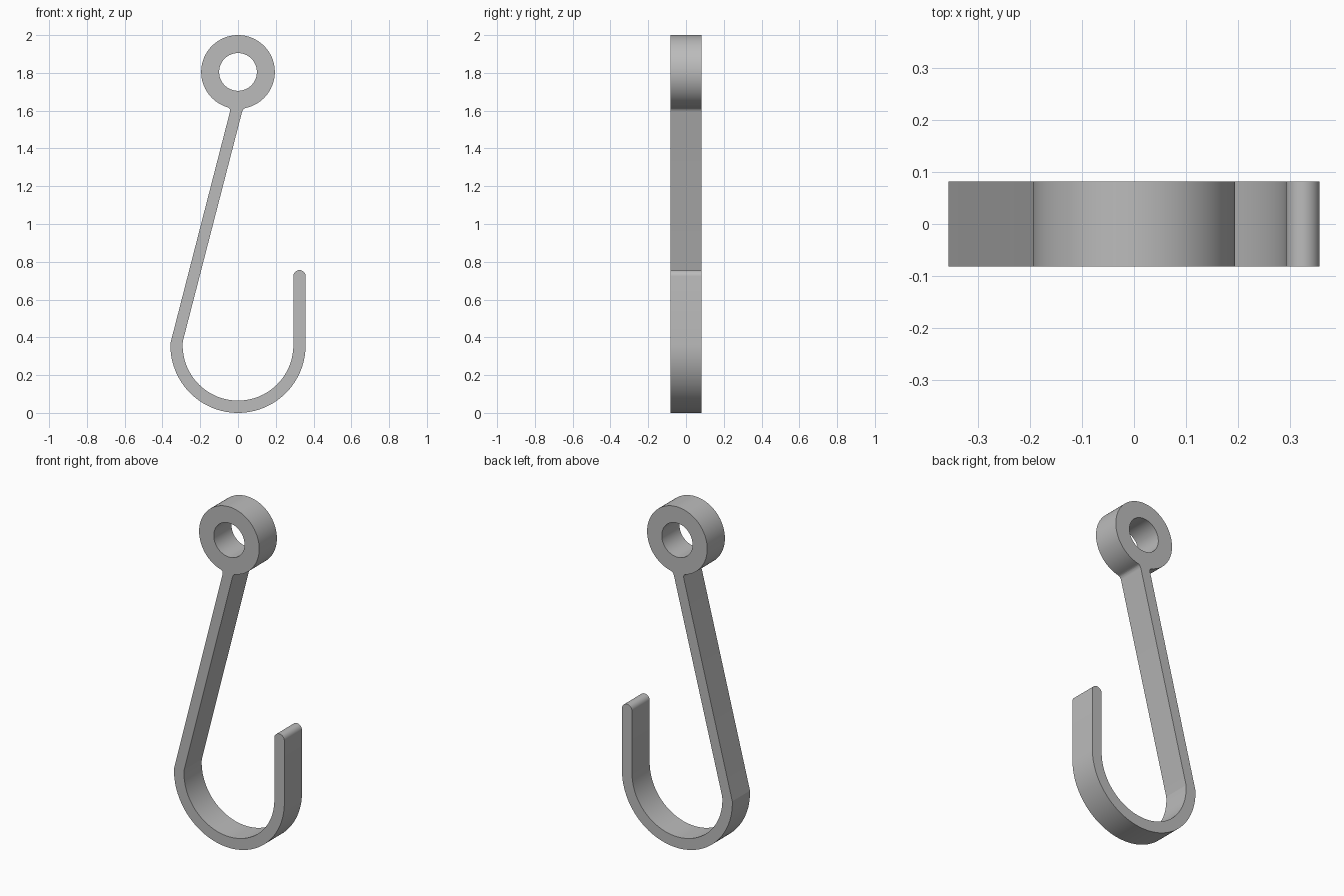
import bpy, bmesh, math

if "Cube" in bpy.data.objects:
    bpy.data.objects.remove(bpy.data.objects["Cube"])

RING_Z, RING_R, HOLE_R = 1.805, 0.195, 0.10
BOWL_Z, OUT_R, IN_R = 0.358, 0.358, 0.293
TIP_Z, HALF_DEPTH = 0.7235, 0.082


def arc(cx, cz, r, a0, a1, n):
    """Points on an arc from angle a0 to a1 (radians)."""
    return [(cx + r * math.cos(a0 + (a1 - a0) * i / n),
             cz + r * math.sin(a0 + (a1 - a0) * i / n)) for i in range(n + 1)]


def fillet(p, c, q, n=6):
    """Interior points of a rounded corner from p to q around corner c."""
    pts = []
    for i in range(1, n):
        t = i / n
        pts.append(tuple((1 - t) ** 2 * p[k] + 2 * t * (1 - t) * c[k] + t * t * q[k]
                         for k in (0, 1)))
    return pts


def shank(z, offset):
    """Point on a slanted shank edge at height z."""
    return (offset + 0.258 * (z - 1.6), z)


LEFT, RIGHT = -0.041, 0.023

# Ring outside, from the right of the shank over the top to its left
a_right = -math.acos(0.045 / RING_R)
a_left = math.pi + math.acos(0.058 / RING_R)
ring = arc(0, RING_Z, RING_R, a_right, a_left, 72)

# Shank edges with small rounded joins to the ring
top_l, top_r = shank(1.592, LEFT), shank(1.592, RIGHT)
join_l = fillet(ring[-1], shank(1.614, LEFT), top_l)
join_r = fillet(top_r, shank(1.612, RIGHT), ring[0])

# Bowl outside, rounded tip, bowl inside
outer = arc(0, BOWL_Z, OUT_R, math.pi - 0.03, 2 * math.pi, 56)
tip_r = (OUT_R - IN_R) / 2
tip = arc((OUT_R + IN_R) / 2, TIP_Z, tip_r, 0, math.pi, 16)
inner = arc(0, BOWL_Z, IN_R, 0, -math.pi - 0.07, 56)

outline = ring + join_l + [top_l] + outer + tip + inner + [top_r] + join_r
hole = arc(0, RING_Z, HOLE_R, 0, 2 * math.pi, 48)[:-1]

# Flat filled profile, extruded to the strap's depth
curve = bpy.data.curves.new("hook", 'CURVE')
curve.dimensions = '2D'
curve.fill_mode = 'BOTH'
curve.extrude = HALF_DEPTH
for pts in (outline, hole):
    spline = curve.splines.new('POLY')
    spline.points.add(len(pts) - 1)
    for point, (x, z) in zip(spline.points, pts):
        point.co = (x, z, 0, 1)
    spline.use_cyclic_u = True

hook = bpy.data.objects.new("hook", curve)
bpy.context.collection.objects.link(hook)
hook.rotation_euler.x = math.pi / 2
bpy.context.view_layer.objects.active = hook
hook.select_set(True)
bpy.ops.object.convert(target='MESH')
hook = bpy.context.object

# Weld caps to walls
bm = bmesh.new()
bm.from_mesh(hook.data)
bmesh.ops.remove_doubles(bm, verts=bm.verts, dist=0.0002)
bmesh.ops.recalc_face_normals(bm, faces=bm.faces)
bm.to_mesh(hook.data)
bm.free()
bpy.ops.object.shade_smooth_by_angle(angle=math.radians(12))

# Plain grey metal
steel = bpy.data.materials.new("grey metal")
steel.diffuse_color = (0.5, 0.5, 0.5, 1)
steel.use_nodes = True
steel.node_tree.nodes["Principled BSDF"].inputs["Base Color"].default_value = steel.diffuse_color
hook.data.materials.clear()
hook.data.materials.append(steel)
